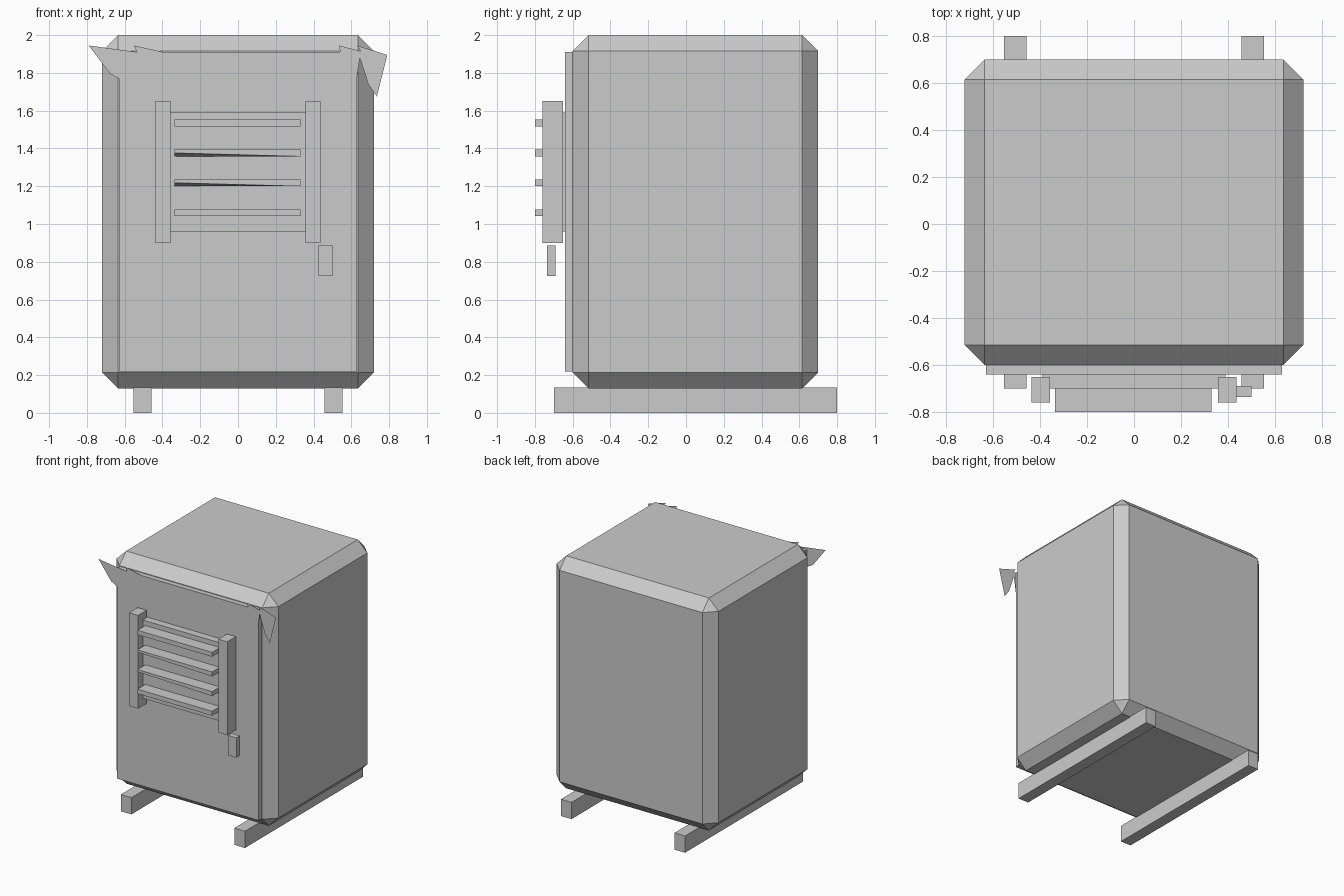
import bpy, bmesh

if "Cube" in bpy.data.objects:
    bpy.data.objects.remove(bpy.data.objects["Cube"])


def finish(name, bm):
    mesh = bpy.data.meshes.new(name)
    bm.to_mesh(mesh)
    bm.free()
    obj = bpy.data.objects.new(name, mesh)
    bpy.context.collection.objects.link(obj)
    return obj


def box(name, xr, yr, zr, twist=0.0):
    """Box from axis ranges; twist lifts the lower front left corner."""
    bm = bmesh.new()
    bmesh.ops.create_cube(bm, size=1)
    for v in bm.verts:
        low_front_left = all(c < 0 for c in v.co)
        for i, (a, b) in enumerate((xr, yr, zr)):
            v.co[i] = a if v.co[i] < 0 else b
        if low_front_left:
            v.co.z += twist
    return finish(name, bm)


def flat(name, points, y):
    """Flat cut-out facing the front."""
    bm = bmesh.new()
    face = bm.faces.new([bm.verts.new((x, y, z)) for x, z in points])
    face.normal_update()
    if face.normal.y > 0:
        face.normal_flip()
    bmesh.ops.triangulate(bm, faces=[face])
    return finish(name, bm)


# Cabinet with chamfered edges
body = box("cabinet_body", (-0.72, 0.72), (-0.60, 0.70), (0.13, 2.0))
bevel = body.modifiers.new("chamfer", 'BEVEL')
bevel.width = 0.085
bevel.segments = 1

# Front door
box("door_panel", (-0.63, 0.63), (-0.64, -0.59), (0.22, 1.91))

# Runners under the cabinet, posts beside the vent
for side, s in (("left", -1), ("right", 1)):
    cx = 0.505 * s
    box(side + "_runner", (cx - 0.047, cx + 0.047), (-0.70, 0.80), (0.0, 0.135))
    cx = 0.397 * s
    box(side + "_vent_post", (cx - 0.04, cx + 0.04), (-0.76, -0.65), (0.90, 1.65))

# Vent back plate and slats, the middle two slightly bent
box("vent_plate", (-0.39, 0.39), (-0.70, -0.635), (0.96, 1.59))
for i in range(4):
    z = 1.06 + i * 0.158
    box(f"vent_slat_{i + 1}", (-0.335, 0.33), (-0.80, -0.695), (z - 0.018, z + 0.018),
        0.018 if i in (1, 2) else 0.0)

# Door handle
box("door_handle", (0.425, 0.50), (-0.735, -0.69), (0.725, 0.885))

# Warning triangle on the door
flat("door_triangle", [(-0.23, 0.465), (0.23, 0.465), (0, 0.86)], -0.643)

# Jagged shards at the upper front corners
flat("left_shard", [(-0.79, 1.945), (-0.677, 1.795), (-0.593, 1.75), (-0.52, 1.86),
                    (-0.46, 1.705), (-0.395, 1.645), (-0.33, 1.895), (-0.55, 1.945),
                    (-0.535, 1.91)], -0.645)
flat("right_shard", [(0.535, 1.945), (0.57, 1.73), (0.61, 1.645), (0.645, 1.88),
                     (0.69, 1.74), (0.735, 1.675), (0.79, 1.895), (0.63, 1.945),
                     (0.65, 1.915)], -0.645)
